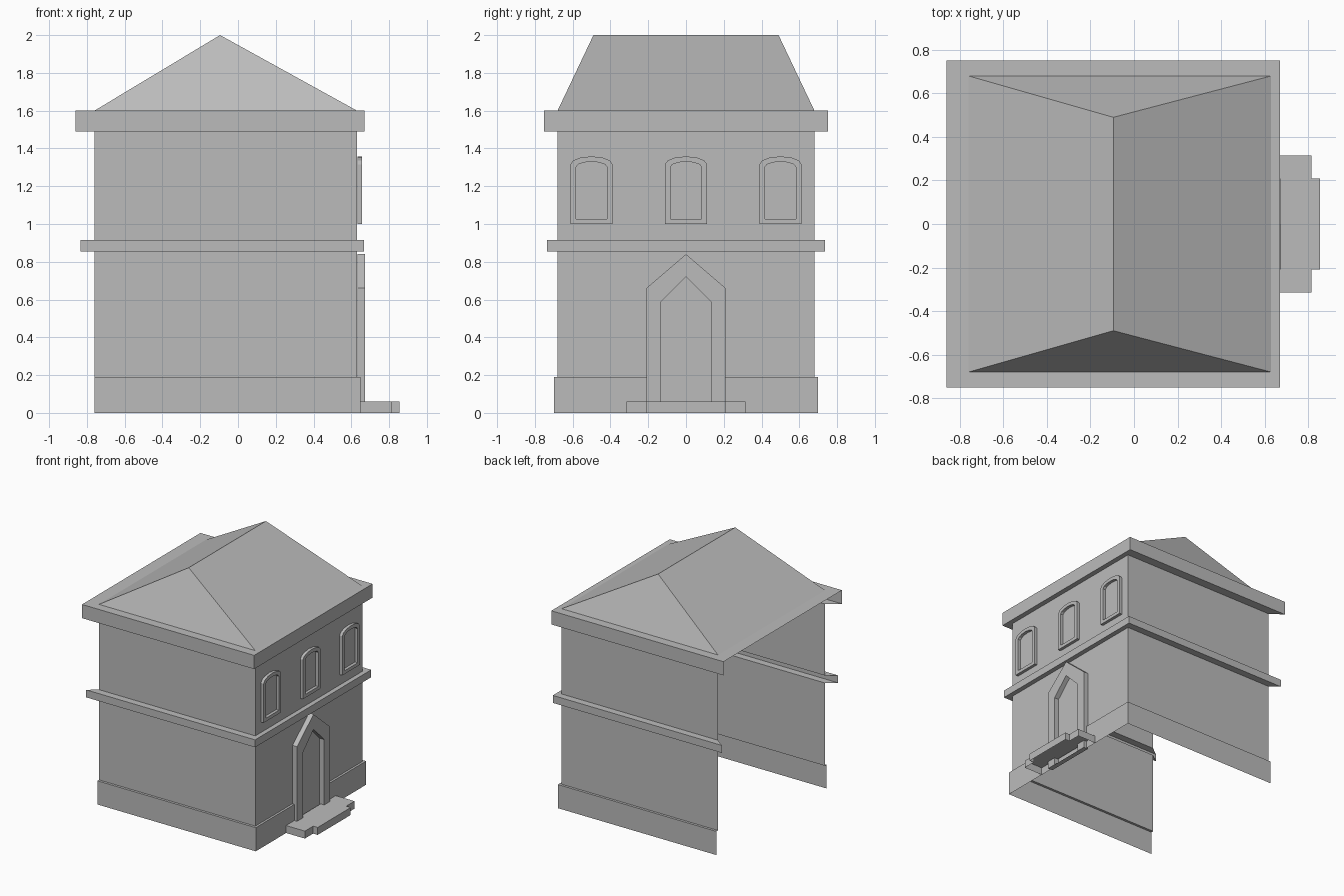
import bpy, bmesh, math

cube = bpy.data.objects.get("Cube")
if cube:
    bpy.data.objects.remove(cube, do_unlink=True)

stone = bpy.data.materials.new("plain_grey_stone")
stone.use_nodes = True
grey = (0.5, 0.5, 0.5, 1)
stone.diffuse_color = grey
stone.node_tree.nodes["Principled BSDF"].inputs["Base Color"].default_value = grey


def finish(name, bm):
    mesh = bpy.data.meshes.new(name)
    bm.to_mesh(mesh)
    bm.free()
    mesh.materials.append(stone)
    obj = bpy.data.objects.new(name, mesh)
    bpy.context.collection.objects.link(obj)
    return obj


def band(name, rings, sides=3, door_gap=0):
    """Join rectangular rings (x0, x1, half depth, z); three sides leave the back open."""
    bm = bmesh.new()
    loops = [[bm.verts.new(p) for p in
              ((x0, -y, z), (x1, -y, z), (x1, y, z), (x0, y, z))]
             for x0, x1, y, z in rings]
    for low, high in zip(loops, loops[1:]):
        for i in range(sides):
            j = (i + 1) % 4
            bm.faces.new((low[i], low[j], high[j], high[i]))
    if door_gap:
        for y in (-door_gap, door_gap):
            bmesh.ops.bisect_plane(bm, geom=bm.verts[:] + bm.edges[:] + bm.faces[:],
                                   plane_co=(0, y, 0), plane_no=(0, 1, 0))
        inside = [f for f in bm.faces if abs(f.calc_center_median().y) < door_gap]
        bmesh.ops.delete(bm, geom=inside, context='FACES')
    return finish(name, bm)


def frame(name, outer, inner, back, front, y=0):
    """Raised surround between two matching (y, z) outlines, with a recessed panel."""
    bm = bmesh.new()

    def loop(points, x):
        return [bm.verts.new((x, y + a, z)) for a, z in points]
    loops = [loop(outer, back), loop(outer, front), loop(inner, front), loop(inner, back)]
    n = len(outer)
    for a, b in zip(loops, loops[1:]):
        for i in range(n):
            j = (i + 1) % n
            bm.faces.new((a[i], a[j], b[j], b[i]))
    bm.faces.new(loops[-1])
    return finish(name, bm)


def pointed(half, shoulder, apex):
    return [(-half, 0), (half, 0), (half, shoulder), (0, apex), (-half, shoulder)]


def arched(half, bottom, spring, top, steps=6):
    arc = [math.pi * i / steps for i in range(steps + 1)]
    return [(-half, bottom), (half, bottom)] + [
        (half * math.cos(t), spring + (top - spring) * math.sin(t)) for t in arc]


# Hollow building shell, open at the back and underneath
X0, X1, Y = -0.76, 0.63, 0.68
PLINTH, LEDGE_LOW, LEDGE_TOP, EAVE_LOW, EAVE_TOP = 0.19, 0.855, 0.915, 1.49, 1.6


def wall(z):
    return (X0, X1, Y, z)


def ledge(z):
    return (-0.835, 0.668, 0.737, z)


def eave(z):
    return (-0.86, 0.67, 0.752, z)


band("plinth", [(X0, 0.648, 0.7, 0), (X0, 0.648, 0.7, PLINTH), wall(PLINTH)],
     door_gap=0.2)
band("lower_walls", [wall(PLINTH), wall(LEDGE_LOW)])
band("ledge", [wall(LEDGE_LOW), ledge(LEDGE_LOW), ledge(LEDGE_TOP), wall(LEDGE_TOP)])
band("upper_walls", [wall(LEDGE_TOP), wall(EAVE_LOW)])
band("eaves", [wall(EAVE_LOW), eave(EAVE_LOW), eave(EAVE_TOP)])
band("eaves_top", [eave(EAVE_TOP), wall(EAVE_TOP)], sides=4)

# Hipped roof with its ridge running from front to back
bm = bmesh.new()
a, b, c, d = [bm.verts.new(p) for p in ((X0, -Y, EAVE_TOP), (X1, -Y, EAVE_TOP),
                                       (X1, Y, EAVE_TOP), (X0, Y, EAVE_TOP))]
r, s = [bm.verts.new((-0.095, y, 2)) for y in (-0.49, 0.49)]
for face in ((a, b, r), (b, c, s, r), (c, d, s), (d, a, r, s)):
    bm.faces.new(face)
finish("roof", bm)

# Doorway and three arched windows
frame("doorway", pointed(0.21, 0.66, 0.84), pointed(0.135, 0.585, 0.72), 0.632, 0.672)
for side, y in (("right", -0.5), ("middle", 0), ("left", 0.5)):
    frame("window_" + side, arched(0.112, 1.0, 1.315, 1.358),
          arched(0.083, 1.027, 1.3, 1.33), 0.632, 0.656, y)

# Doorstep with a projecting middle, open underneath
half = [(0.64, 0.315), (0.815, 0.315), (0.815, 0.21), (0.855, 0.21)]
outline = [(x, -y) for x, y in half] + half[::-1]
bm = bmesh.new()
low, high = [[bm.verts.new((x, y, z)) for x, y in outline] for z in (0, 0.06)]
bm.faces.new(high)
for i in range(len(outline) - 1):
    bm.faces.new((low[i], low[i + 1], high[i + 1], high[i]))
finish("doorstep", bm)
